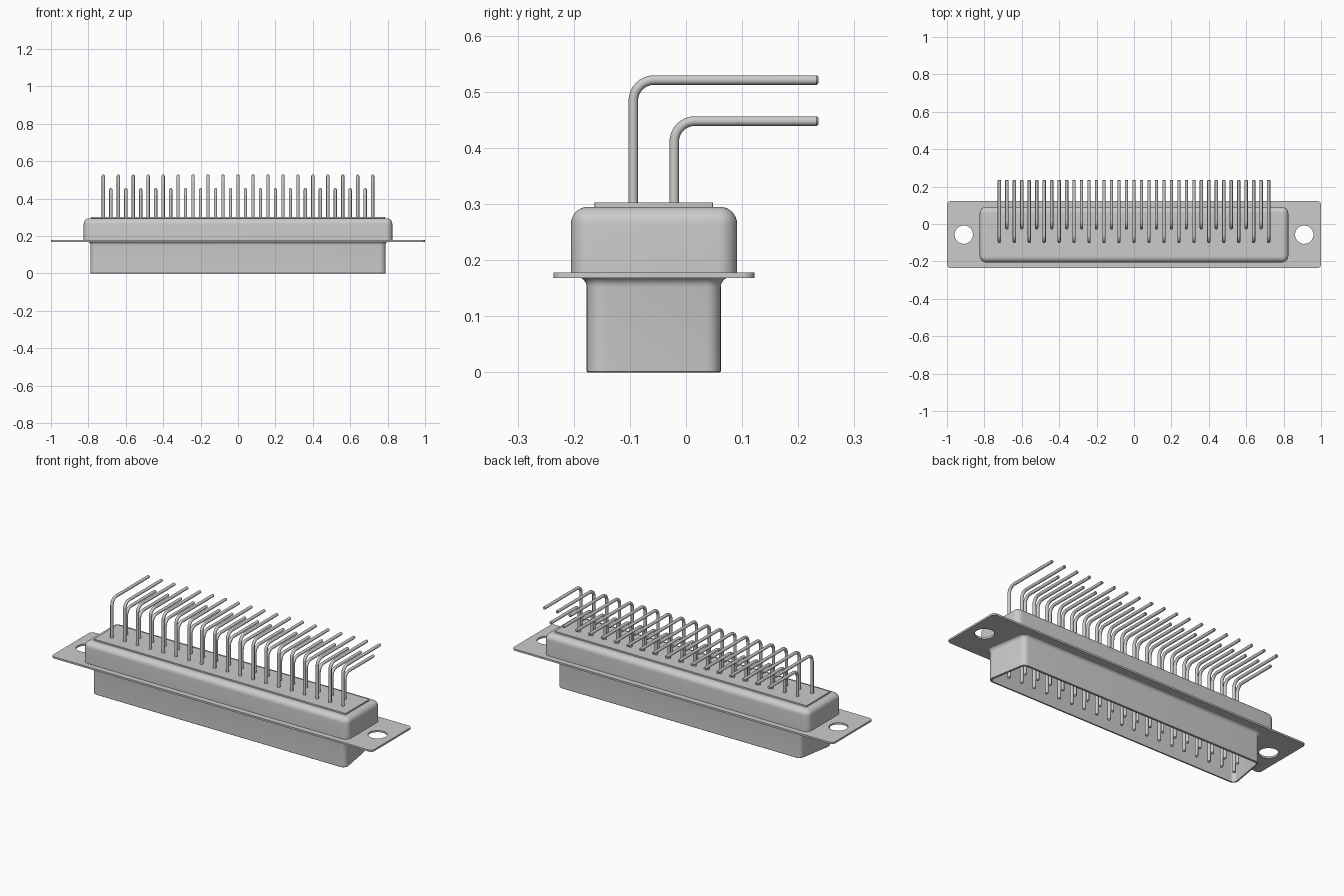
import bpy, bmesh, math
from mathutils import Vector

if "Cube" in bpy.data.objects:
    bpy.data.objects.remove(bpy.data.objects["Cube"])

YC = -0.057  # centre line of the shell, flange and body


def ring(poly, r, d, z, seg=8):
    """Rounded convex polygon (counter-clockwise), grown outward by d, at height z."""
    pts, n = [], len(poly)
    for i in range(n):
        p = Vector(poly[i])
        u = (p - Vector(poly[i - 1])).normalized()
        v = (Vector(poly[(i + 1) % n]) - p).normalized()
        n1, n2 = Vector((u.y, -u.x)), Vector((v.y, -v.x))
        c = p - (n1 + n2) * r / (1 + n1.dot(n2))
        a = math.atan2(n1.y, n1.x)
        turn = math.atan2(u.x * v.y - u.y * v.x, u.dot(v))
        for k in range(seg + 1):
            t = a + turn * k / seg
            pts.append((c.x + (r + d) * math.cos(t), c.y + (r + d) * math.sin(t), z))
    return pts


def finish(bm, name):
    bmesh.ops.recalc_face_normals(bm, faces=bm.faces)
    me = bpy.data.meshes.new(name)
    bm.to_mesh(me)
    bm.free()
    ob = bpy.data.objects.new(name, me)
    bpy.context.collection.objects.link(ob)
    bpy.ops.object.select_all(action='DESELECT')
    bpy.context.view_layer.objects.active = ob
    ob.select_set(True)
    bpy.ops.object.shade_smooth_by_angle(angle=math.radians(35))
    return ob


def loft(name, rings, caps=True):
    """Skin a list of rings; cap the ends, or join last to first."""
    bm = bmesh.new()
    rows = [[bm.verts.new(p) for p in r] for r in rings]
    n = len(rows[0])
    pairs = list(zip(rows, rows[1:])) + ([] if caps else [(rows[-1], rows[0])])
    for a, b in pairs:
        for i in range(n):
            j = (i + 1) % n
            bm.faces.new((a[i], a[j], b[j], b[i]))
    if caps:
        bm.faces.new(rows[0])
        bm.faces.new(rows[-1])
    return finish(bm, name)


def rect(hx, y0, y1):
    return [(-hx, y0), (hx, y0), (hx, y1), (-hx, y1)]


# Mounting flange with two screw holes
bm = bmesh.new()
circles = [[(s * 0.91 + 0.049 * math.cos(t * math.pi / 20),
             YC + 0.049 * math.sin(t * math.pi / 20), 0.168) for t in range(40)] for s in (-1, 1)]
for loop in [ring(rect(1, -0.236, 0.122), 0.02, 0, 0.168)] + circles:
    vs = [bm.verts.new(p) for p in loop]
    for i, v in enumerate(vs):
        bm.edges.new((v, vs[(i + 1) % len(vs)]))
bmesh.ops.triangle_fill(bm, edges=bm.edges[:], use_beauty=True)
out = bmesh.ops.extrude_face_region(bm, geom=bm.faces[:])
bmesh.ops.translate(bm, vec=(0, 0, 0.010),
                    verts=[g for g in out['geom'] if isinstance(g, bmesh.types.BMVert)])
finish(bm, "mounting_flange")

# Hollow D-shaped shell, wide side to the front, flaring into the flange
dee = [(-0.795, -0.177), (0.795, -0.177), (0.754, 0.062), (-0.754, 0.062)]
R, T, F = 0.03, 0.01, 0.018
flare = [(F * (1 - math.cos(a)), 0.170 - F + F * math.sin(a))
         for a in [k * math.pi / 12 for k in range(7)]]
profile = [(-0.002, 0), (0, 0.002)] + flare + [(-T, 0.170), (-T, 0)]
loft("d_shell", [ring(dee, R, d, z) for d, z in profile], caps=False)

# Rear body with rounded top edge
body = rect(0.825, -0.205, 0.091)
B = 0.03
edge = [(B * (math.cos(a) - 1), 0.295 - B + B * math.sin(a))
        for a in [k * math.pi / 16 for k in range(9)]]
loft("rear_body", [ring(body, 0.034, d, z) for d, z in [(0, 0.176)] + edge])

# Raised insulator plate on the body
loft("insulator_plate", [ring(rect(0.785, -0.163, 0.048), 0.002, 0, z, 2) for z in (0.29, 0.303)])


# Bent contact pins
def pin(name, y, top, r=0.0085, bend=0.037, sides=12):
    path = [(y, 0.003, 0, r * 0.5), (y, 0.008, 0, r)]
    for k in range(9):
        a = k * math.pi / 16
        path.append((y + bend * (1 - math.cos(a)), top - bend + bend * math.sin(a), a, r))
    path += [(0.233, top, math.pi / 2, r), (0.236, top, math.pi / 2, r * 0.7)]
    rings = []
    for py, pz, a, rad in path:
        rings.append([(rad * math.cos(t), py + rad * math.sin(t) * math.cos(a),
                       pz - rad * math.sin(t) * math.sin(a))
                      for t in [2 * math.pi * i / sides for i in range(sides)]])
    return loft(name, rings)


for name, count, y, top in (("front_pin", 19, -0.094, 0.521), ("back_pin", 18, -0.021, 0.448)):
    first = pin(name, y, top)
    for i in range(count):
        ob = first if i == 0 else first.copy()
        if i:
            bpy.context.collection.objects.link(ob)
        ob.location.x = (i - (count - 1) / 2) * 0.08
